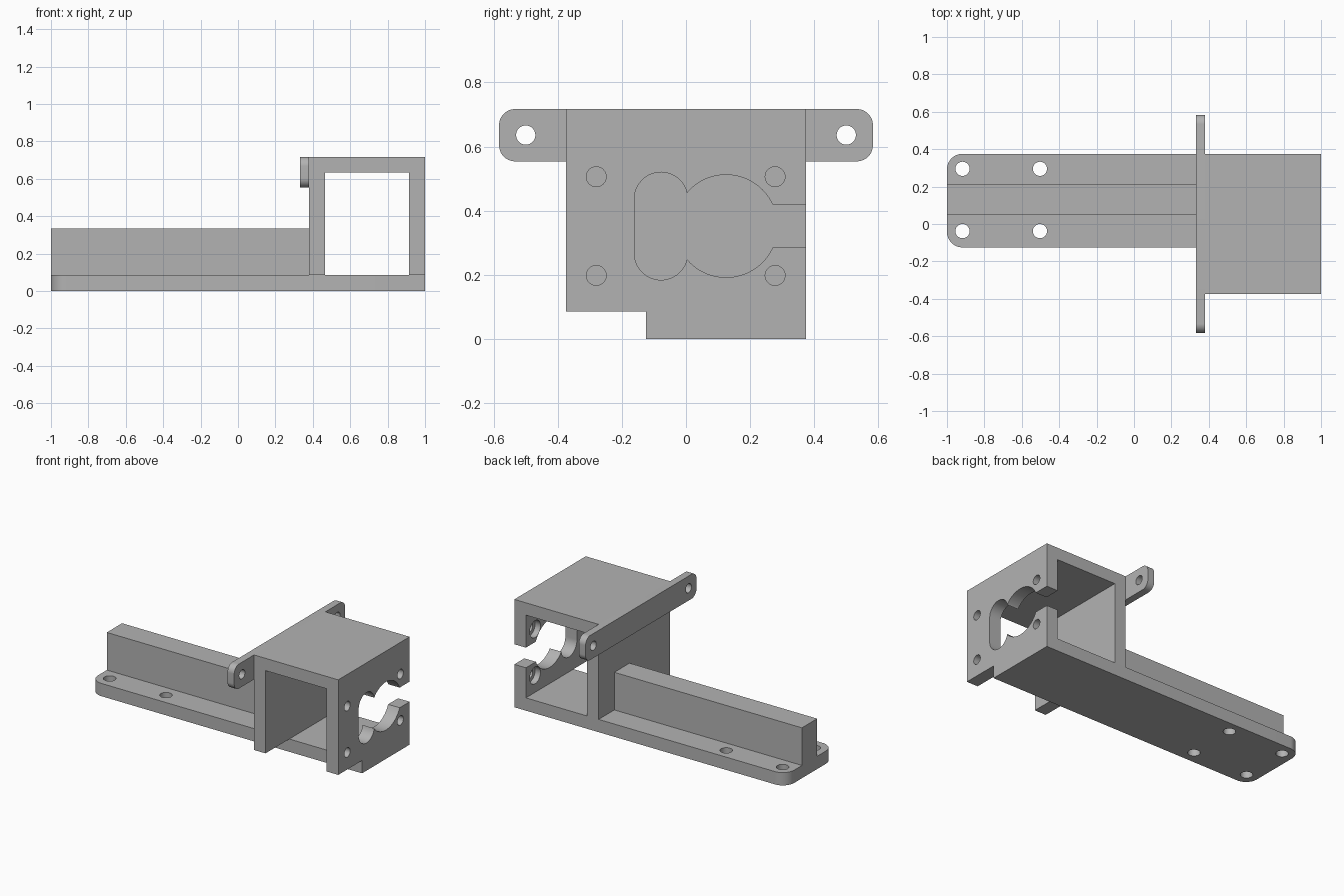
import bpy, bmesh
from math import cos, sin, radians, acos, asin, degrees

if "Cube" in bpy.data.objects:
    bpy.data.objects.remove(bpy.data.objects["Cube"])

grey = bpy.data.materials.new("matte grey")
grey.use_nodes = True
colour = (0.45, 0.45, 0.45, 1)
grey.diffuse_color = colour
grey.node_tree.nodes["Principled BSDF"].inputs["Base Color"].default_value = colour

PLACE = {"x": lambda a, b, c: (c, a, b),
         "y": lambda a, b, c: (a, c, b),
         "z": lambda a, b, c: (a, b, c)}


def arc(u, v, r, start, end, steps=16):
    angles = [radians(start + (end - start) * i / steps) for i in range(steps + 1)]
    return [(u + r * cos(t), v + r * sin(t)) for t in angles]


def prism(name, outline, axis, low, high):
    """Extrude a closed outline along one axis."""
    bm = bmesh.new()
    face = bm.faces.new([bm.verts.new(PLACE[axis](u, v, low)) for u, v in outline])
    moved = bmesh.ops.extrude_face_region(bm, geom=[face])["geom"]
    bmesh.ops.translate(bm, vec=PLACE[axis](0, 0, high - low),
                        verts=[g for g in moved if isinstance(g, bmesh.types.BMVert)])
    bmesh.ops.recalc_face_normals(bm, faces=bm.faces)
    mesh = bpy.data.meshes.new(name)
    bm.to_mesh(mesh)
    bm.free()
    mesh.materials.append(grey)
    obj = bpy.data.objects.new(name, mesh)
    bpy.context.collection.objects.link(obj)
    return obj


def select(obj):
    bpy.ops.object.select_all(action="DESELECT")
    obj.select_set(True)
    bpy.context.view_layer.objects.active = obj


def cut(obj, outline, axis, low, high):
    cutter = prism("cutter", outline, axis, low, high)
    mod = obj.modifiers.new("cut", "BOOLEAN")
    mod.operation, mod.solver, mod.object = "DIFFERENCE", "EXACT", cutter
    select(obj)
    bpy.ops.object.modifier_apply(modifier=mod.name)
    bpy.data.objects.remove(cutter)


def circle(u, v, r):
    return arc(u, v, r, 0, 360, 40)[:-1]


def box(u0, u1, v0, v1):
    return [(u0, v0), (u1, v0), (u1, v1), (u0, v1)]


# Base plate with rounded far corners and four screw holes
FLOOR = 0.085
base = prism("base_plate", [(1, -0.125), (1, 0.375)]
             + arc(-0.917, 0.292, 0.083, 90, 180)
             + arc(-0.917, -0.042, 0.083, 180, 270), "z", 0, FLOOR)
for x in (-0.917, -0.503):
    for y in (-0.038, 0.295):
        cut(base, circle(x, y, 0.038), "z", -0.1, 0.2)

# Stiffening rib along the plate
rib = prism("stiffening_rib", box(0.05, 0.21, FLOOR, 0.335), "x", -1, 0.38)

# Open-sided cage: two walls and a roof
cage = prism("cage", [(0.38, FLOOR), (0.465, FLOOR), (0.465, 0.635), (0.915, 0.635),
                      (0.915, FLOOR), (1, FLOOR), (1, 0.717), (0.38, 0.717)],
             "y", -0.375, 0.375)

# Keyhole opening in the end wall, open to one side
MID, R, CY = 0.352, 0.16, 0.125
mouth = degrees(asin(0.067 / R))
neck = degrees(acos(-0.12 / R))
keyhole = ([(0.5, MID + 0.067)] + arc(CY, MID, R, mouth, neck, 28)
           + arc(-0.078, MID + 0.085, 0.083, 12, 180, 24)
           + arc(-0.078, MID - 0.085, 0.083, 180, 348, 24)
           + arc(CY, MID, R, 360 - neck, 360 - mouth, 28) + [(0.5, MID - 0.067)])
cut(cage, keyhole, "x", 0.8, 1.1)

# Screw holes in the end wall, counterbored on the inside
for y in (-0.28, 0.278):
    for z in (0.198, 0.506):
        cut(cage, circle(y, z, 0.031), "x", 0.8, 1.1)
        cut(cage, circle(y, z, 0.056), "x", 0.8, 0.955)

# Mounting bar with rounded ears
bar = prism("mounting_bar", arc(0.533, 0.667, 0.05, 0, 90) + arc(-0.533, 0.667, 0.05, 90, 180)
            + arc(-0.533, 0.604, 0.05, 180, 270) + arc(0.533, 0.604, 0.05, 270, 360),
            "x", 0.331, 0.38)
for y in (-0.5, 0.5):
    cut(bar, circle(y, 0.636, 0.03), "x", 0.2, 0.5)

for part in (base, rib, cage, bar):
    select(part)
    bpy.ops.object.shade_smooth_by_angle(angle=radians(30))
